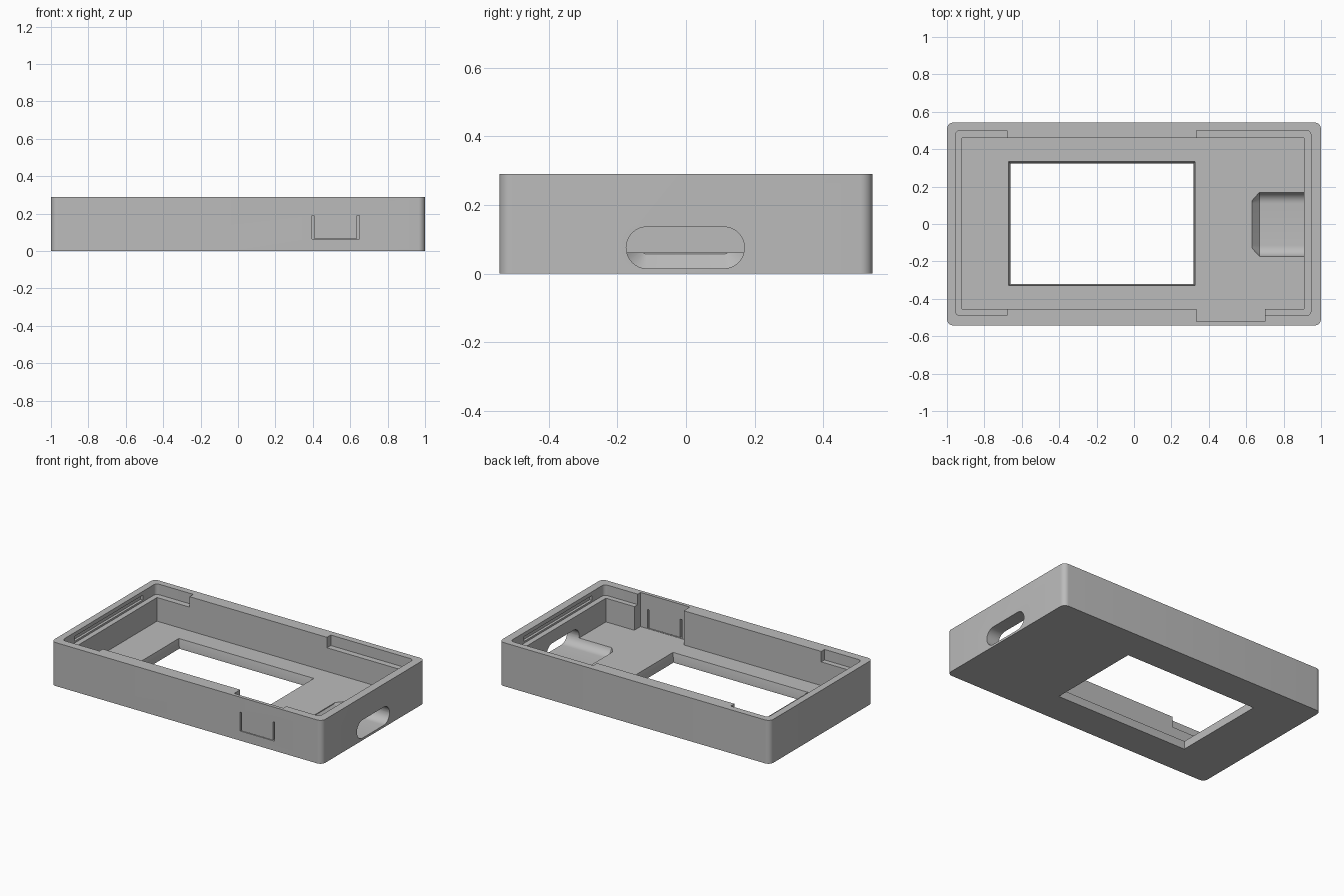
import bpy, bmesh, math

if "Cube" in bpy.data.objects:
    bpy.data.objects.remove(bpy.data.objects["Cube"])

FLOOR, LEDGE, TOP = 0.062, 0.22, 0.29

grey = bpy.data.materials.new("plain grey")
grey.diffuse_color = (0.5, 0.5, 0.5, 1)
grey.use_nodes = True
grey.node_tree.nodes["Principled BSDF"].inputs["Base Color"].default_value = grey.diffuse_color


def loft(name, rings):
    """Solid through rings of 3D points that share one point count."""
    bm = bmesh.new()
    vs = [[bm.verts.new(p) for p in r] for r in rings]
    n = len(vs[0])
    for a, b in zip(vs, vs[1:]):
        for i in range(n):
            bm.faces.new((a[i], a[(i + 1) % n], b[(i + 1) % n], b[i]))
    bm.faces.new(vs[0])
    bm.faces.new(vs[-1])
    bmesh.ops.recalc_face_normals(bm, faces=bm.faces)
    mesh = bpy.data.meshes.new(name)
    bm.to_mesh(mesh)
    bm.free()
    ob = bpy.data.objects.new(name, mesh)
    bpy.context.collection.objects.link(ob)
    mesh.materials.append(grey)
    return ob


def rounded(a0, a1, b0, b1, radii, seg=8):
    """Rectangle outline; radii run from the low-low corner counter-clockwise."""
    pts = []
    corners = ((a0, b0, 1, 1), (a1, b0, -1, 1), (a1, b1, -1, -1), (a0, b1, 1, -1))
    for k, ((a, b, sa, sb), r) in enumerate(zip(corners, radii)):
        if r == 0:
            pts.append((a, b))
            continue
        for i in range(seg + 1):
            t = math.pi * (1 + k / 2 + i / seg / 2)
            pts.append((a + sa * r + r * math.cos(t), b + sb * r + r * math.sin(t)))
    return pts


def block(name, x0, x1, y0, y1, z0, z1, radii=(0, 0, 0, 0)):
    outline = rounded(x0, x1, y0, y1, radii)
    return loft(name, [[(x, y, z) for x, y in outline] for z in (z0, z1)])


def stadium(x, inset):
    y0, y1, z0, z1 = -0.174 + inset, 0.17 - inset, 0.015 + inset, 0.136 - inset
    return [(x, y, z) for y, z in rounded(y0, y1, z0, z1, [(z1 - z0) / 2 - 0.0005] * 4)]


# Case body
body = block("case_body", -1, 1, -0.543, 0.543, 0, TOP, [0.036] * 4)

cutters = [
    # Main cavity, and the raised ledges at each end
    block("cavity", -0.92, 0.91, -0.455, 0.46, FLOOR, 0.4),
    block("left_ledge", -0.955, -0.68, -0.49, 0.5, LEDGE, 0.4, (0.025, 0, 0, 0.025)),
    block("right_ledge", 0.335, 0.946, -0.49, 0.5, LEDGE, 0.4, (0, 0.025, 0.025, 0)),
    # Thin wall pocket behind the push tab
    block("tab_pocket", 0.335, 0.70, -0.52, -0.4, FLOOR, 0.4),
    # Snap grooves in the end walls
    block("left_groove", -0.972, -0.94, -0.36, 0.36, 0.232, 0.264),
    block("right_groove", 0.93, 0.963, -0.36, 0.36, 0.232, 0.264),
    # Slits around the push tab
    block("tab_slit_left", 0.395, 0.407, -0.6, -0.5, 0.064, 0.19),
    block("tab_slit_right", 0.637, 0.65, -0.6, -0.5, 0.064, 0.19),
    block("tab_slit_bottom", 0.40, 0.645, -0.6, -0.5, 0.064, 0.068),
    # Screen window with slanted sides
    loft("window", [[(x, y, z) for x, y in rounded(-0.66 - g, 0.317 + g, -0.32 - g, 0.323 + g, [0] * 4)]
                    for z, g in ((-0.05, 0), (0.015, 0), (FLOOR, 0.01), (0.1, 0.01))]),
    # Plug port that continues as a trough in the floor
    loft("port", [stadium(0.63, 0.042), stadium(0.67, 0), stadium(1.1, 0)]),
]

bpy.context.view_layer.objects.active = body
for c in cutters:
    mod = body.modifiers.new(c.name, "BOOLEAN")
    mod.operation, mod.solver, mod.object = "DIFFERENCE", "EXACT", c
    bpy.ops.object.modifier_apply(modifier=mod.name)
    bpy.data.objects.remove(c)

bpy.ops.object.select_all(action="DESELECT")
body.select_set(True)
bpy.ops.object.shade_smooth_by_angle(angle=math.radians(30))
